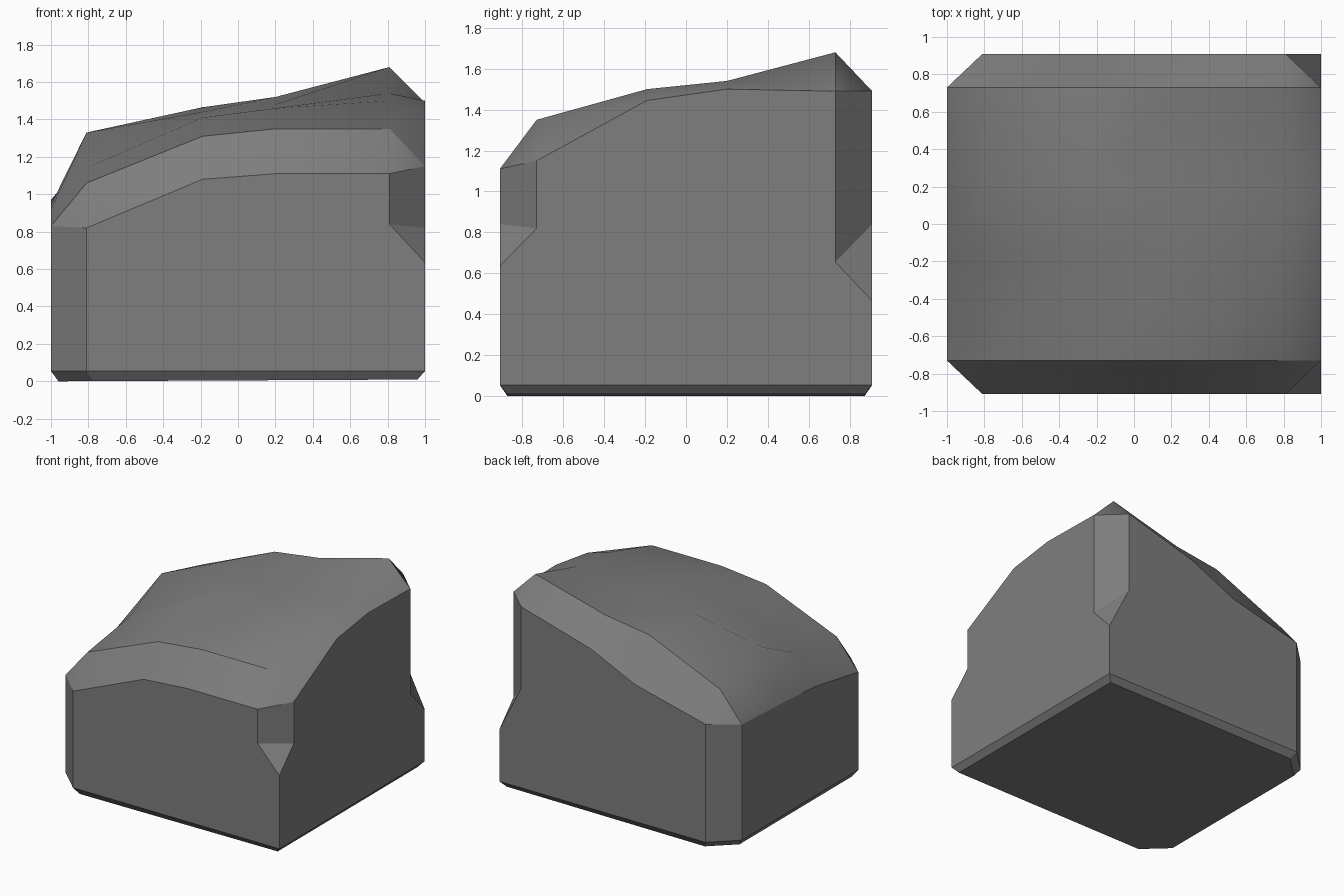
import bpy
import bmesh

old = bpy.data.objects.get("Cube")
if old:
    bpy.data.objects.remove(old)

# Grid lines of the top surface, and its height along each row
XS = (-1, -.81, -.19, .2, .81, 1)
YS = (-.91, -.73, -.19, .2, .73, .91)
HEIGHTS = (
    (None, .82, 1.08, 1.11, 1.11, None),
    (.83, 1.06, 1.31, 1.35, 1.35, 1.15),
    (.92, 1.14, 1.41, 1.46, 1.5, 1.445),
    (.945, 1.33, 1.44, 1.48, 1.54, 1.5),
    (.97, 1.2, 1.465, 1.52, 1.68, 1.49),
    (None, .99, 1.14, 1.32, 1.49, None),
)
FOOT_Z = .055
LAST = 5

bm = bmesh.new()

# Rounded top: a height grid with its four corners cut to triangles
top = {}
for j, row in enumerate(HEIGHTS):
    for i, z in enumerate(row):
        if z is not None:
            top[i, j] = bm.verts.new((XS[i], YS[j], z))

top_faces = set()
for j in range(LAST):
    for i in range(LAST):
        cell = [(i, j), (i + 1, j), (i + 1, j + 1), (i, j + 1)]
        top_faces.add(bm.faces.new([top[c] for c in cell if c in top]))


# Foot outline: cut corners on the right side, square ones on the left
def foot(x, y):
    return bm.verts.new((x, y, FOOT_Z))


right_front, front_right = foot(XS[0], YS[1]), foot(XS[1], YS[0])
front_left, back_left = foot(XS[5], YS[0]), foot(XS[5], YS[5])
back_right, right_back = foot(XS[1], YS[5]), foot(XS[0], YS[4])
ring = [right_front, front_right, front_left, back_left, back_right, right_back]


# Partial corner cuts on the left side, ending in a sloped triangle
def corner_cut(j_end, j_side, end_z, side_z, tip_z):
    end = bm.verts.new((XS[4], YS[j_end], end_z))
    side = bm.verts.new((XS[5], YS[j_side], side_z))
    tip = bm.verts.new((XS[5], YS[j_end], tip_z))
    bm.faces.new((end, side, top[5, j_side], top[4, j_end]))
    bm.faces.new((end, tip, side))
    return end, side, tip


f_end, f_side, f_tip = corner_cut(0, 1, .84, .82, .635)
b_end, b_side, b_tip = corner_cut(5, 4, .84, .655, .465)

# Four main walls
inner = range(1, LAST)
bm.faces.new([front_right, front_left, f_tip, f_end] + [top[i, 0] for i in reversed(inner)])
bm.faces.new([back_right, back_left, b_tip, b_end] + [top[i, 5] for i in reversed(inner)])
bm.faces.new([front_left, back_left, b_tip, b_side] + [top[5, j] for j in reversed(inner)] + [f_side, f_tip])
bm.faces.new([right_front, right_back] + [top[0, j] for j in reversed(inner)])

# Full-height corner cuts on the right side
bm.faces.new((right_front, front_right, top[1, 0], top[0, 1]))
bm.faces.new((right_back, back_right, top[1, 5], top[0, 4]))

# Bevelled underside, tilted very slightly
base = [bm.verts.new((v.co.x * .96, v.co.y * .96, .005 * (.96 + v.co.x * .96)))
        for v in ring]
for k in range(len(ring)):
    n = (k + 1) % len(ring)
    bm.faces.new((ring[k], ring[n], base[n], base[k]))
bm.faces.new(base)
bmesh.ops.recalc_face_normals(bm, faces=bm.faces[:])

# Smooth top, with hard edges at the walls and along the front and back bands
for face in bm.faces:
    face.smooth = True
for edge in bm.edges:
    inside = all(f in top_faces for f in edge.link_faces)
    band = any(all(abs(v.co.y - y) < .001 for v in edge.verts) for y in (YS[1], YS[4]))
    edge.smooth = inside and not band

mesh = bpy.data.meshes.new("stone_block")
bm.to_mesh(mesh)
bm.free()
block = bpy.data.objects.new("stone_block", mesh)
bpy.context.collection.objects.link(block)

# Stone colour
grey = (.21, .21, .21, 1)
stone = bpy.data.materials.new("stone_grey")
stone.use_nodes = True
stone.diffuse_color = grey
stone.node_tree.nodes["Principled BSDF"].inputs["Base Color"].default_value = grey
mesh.materials.append(stone)
